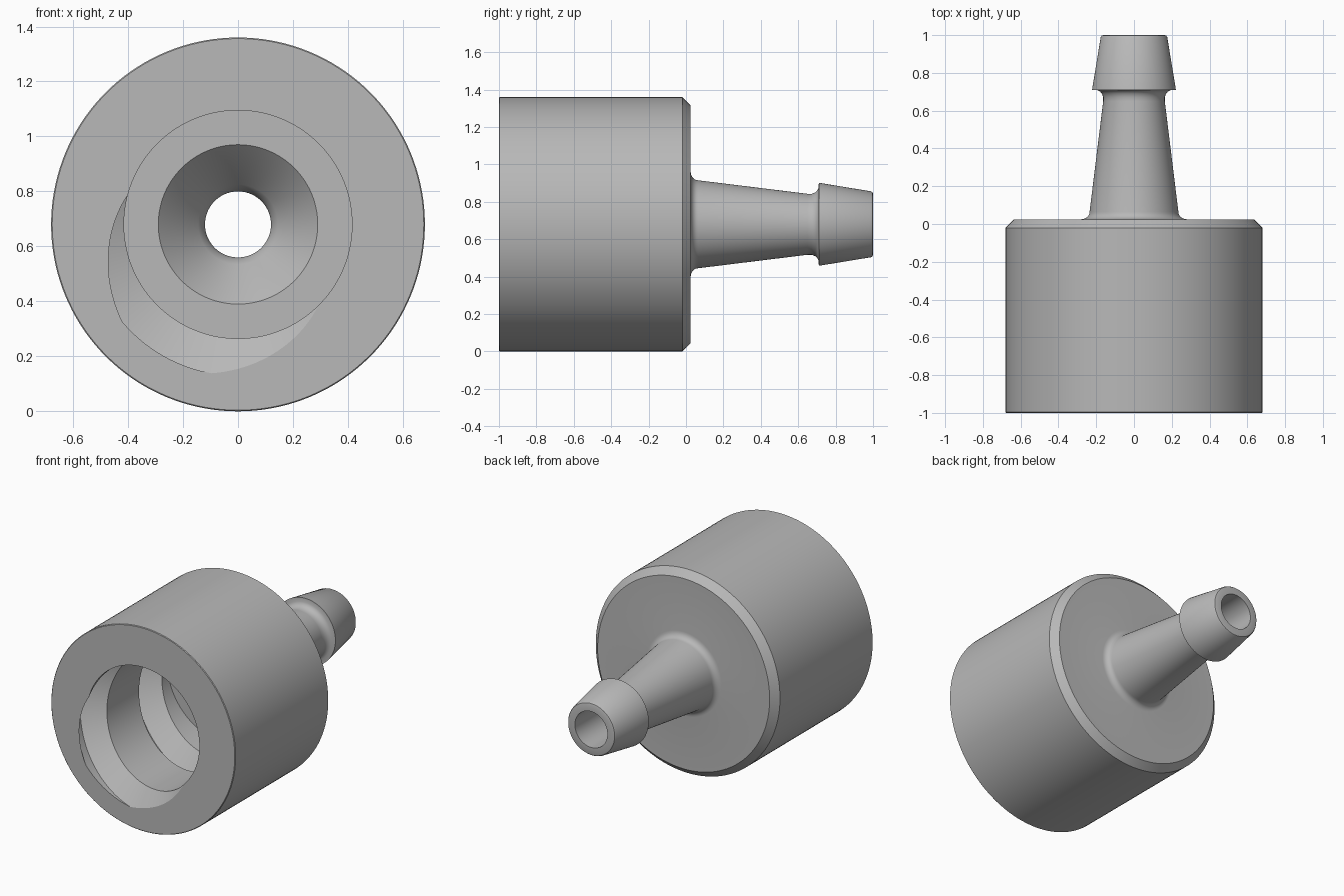
import bpy, bmesh, math

COLUMNS = 144
AXIS_Z = 0.68
FRONT = -1.0
PITCH = 0.58
BORE_DEPTH = 0.85
CREST, ROOT = 0.415, 0.55
GROOVE = (165, 220, 260, 315)   # where the thread groove meets the front face

cube = bpy.data.objects.get("Cube")
if cube:
    bpy.data.objects.remove(cube, do_unlink=True)


def bore_radius(angle, depth):
    """Radius of the single-start internal thread."""
    u = (angle + 360 * depth / PITCH) % 360
    ramp = min((u - GROOVE[0]) / 55, (GROOVE[3] - u) / 55, 1)
    return CREST + (ROOT - CREST) * max(ramp, 0)


def bore_profile(angle):
    """Rows follow the helix edges, clipped to the bore depth."""
    points = []
    for turn in range(-1, 4):
        for a in GROOVE:
            d = PITCH * ((a - angle) / 360 + turn)
            d = min(max(d, 0), BORE_DEPTH)
            points.append((bore_radius(angle, d), FRONT + d))
    return points


def fillet(corner_r, corner_y, r_out, y_out, steps=6):
    """Concave quarter fillet from a stem wall to a flat shoulder."""
    pts = []
    for i in range(steps + 1):
        t = math.pi / 2 * i / steps
        pts.append((corner_r + r_out * (1 - math.cos(t)),
                    corner_y + y_out * (1 - math.sin(t))))
    return pts


# funnel at the bore floor and the channel through the stem
channel = [(0.29, FRONT + BORE_DEPTH), (0.145, 0.0), (0.128, 0.025),
           (0.12, 0.06), (0.12, 1.0)]
# rounded tip and barb
barb = [(0.162, 1.0), (0.171, 0.997), (0.176, 0.99), (0.222, 0.71), (0.195, 0.709)]
# tapered stem with a fillet at each end
neck = [(0.18, 0.702), (0.17, 0.69), (0.163, 0.672), (0.163, 0.65)]
stem_root = fillet(0.235, 0.025, 0.045, 0.04)
# chamfered body
body = [(0.635, 0.025), (0.68, -0.02), (0.68, -0.996), (0.676, FRONT)]
shell = channel + barb + neck + stem_root + body

# sweep the profile around the y axis
bm = bmesh.new()
columns = []
for i in range(COLUMNS + 1):
    angle = 360 * i / COLUMNS
    c, s = math.cos(math.radians(angle)), math.sin(math.radians(angle))
    columns.append([bm.verts.new((r * c, y, AXIS_Z + r * s))
                    for r, y in bore_profile(angle) + shell])
for a, b in zip(columns, columns[1:]):
    for j in range(len(a)):
        k = (j + 1) % len(a)
        bm.faces.new((a[j], a[k], b[k], b[j]))
bmesh.ops.remove_doubles(bm, verts=bm.verts, dist=0.0002)
bmesh.ops.recalc_face_normals(bm, faces=bm.faces)

mesh = bpy.data.meshes.new("threaded_hose_adapter")
bm.to_mesh(mesh)
bm.free()
adapter = bpy.data.objects.new("threaded_hose_adapter", mesh)
bpy.context.collection.objects.link(adapter)

grey = bpy.data.materials.new("plain_grey")
grey.use_nodes = True
colour = (0.48, 0.48, 0.48, 1)
grey.diffuse_color = colour
grey.node_tree.nodes["Principled BSDF"].inputs["Base Color"].default_value = colour
mesh.materials.append(grey)

bpy.ops.object.select_all(action="DESELECT")
adapter.select_set(True)
bpy.context.view_layer.objects.active = adapter
bpy.ops.object.shade_smooth_by_angle(angle=math.radians(30))
